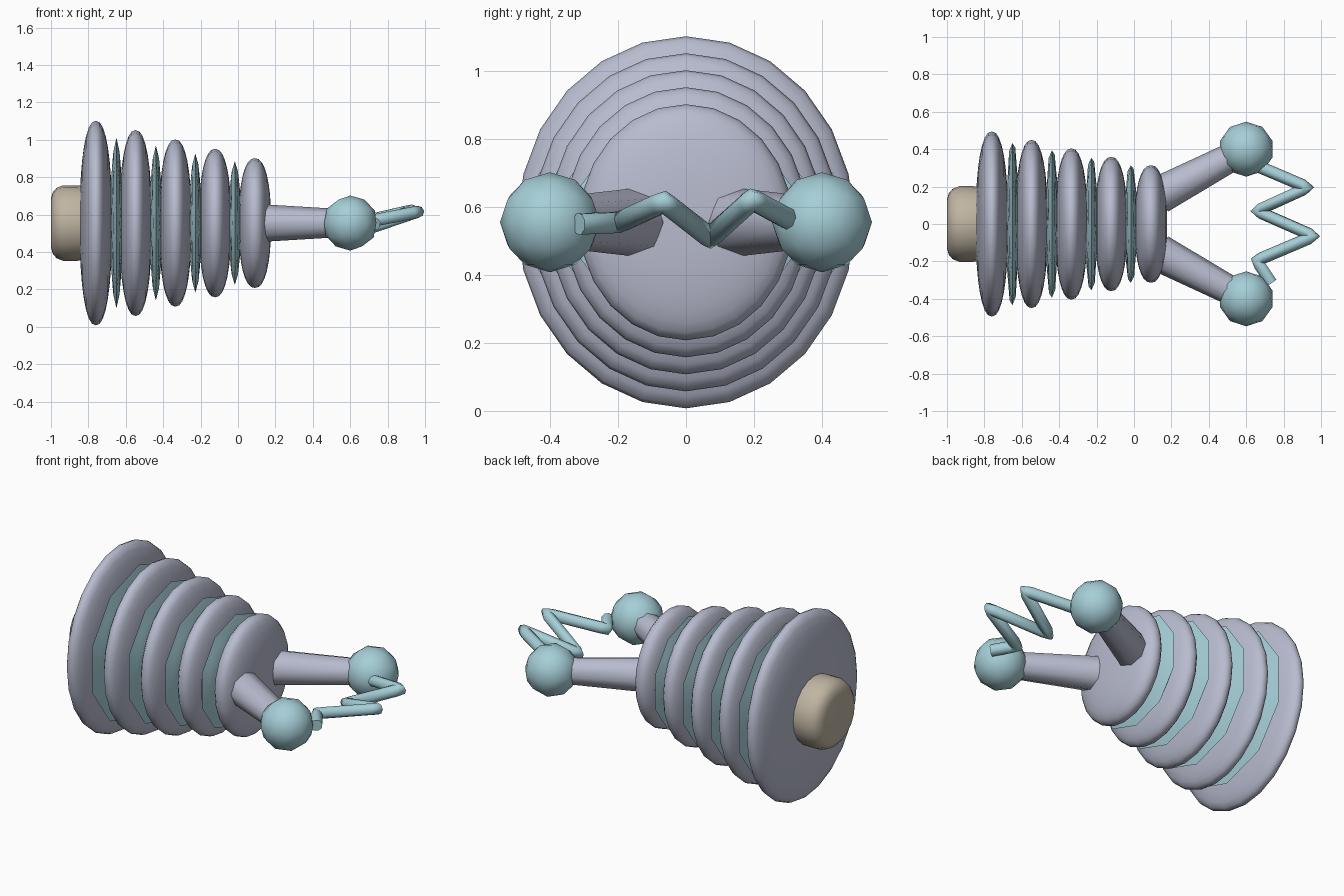
import bpy
import math
from mathutils import Vector, Matrix

cube = bpy.data.objects.get("Cube")
if cube:
    bpy.data.objects.remove(cube, do_unlink=True)

AXIS_Z = 0.555  # height of the body's axis


def material(name, rgb):
    mat = bpy.data.materials.new(name)
    mat.use_nodes = True
    mat.diffuse_color = (*rgb, 1)
    mat.node_tree.nodes["Principled BSDF"].inputs["Base Color"].default_value = (*rgb, 1)
    return mat


GREY = material("lavender_grey", (0.48, 0.50, 0.62))
BLUE = material("pale_blue", (0.38, 0.62, 0.68))
TAN = material("warm_tan", (0.52, 0.46, 0.36))


def finish(obj, name, mat, angle=40):
    obj.name = name
    obj.data.materials.append(mat)
    bpy.ops.object.shade_smooth_by_angle(angle=math.radians(angle))
    return obj


def lathe(name, profile, sides, mat, y_scale=1.0):
    """Spin (x, radius) points around the body's axis; the ends are capped."""
    verts, faces = [], []
    for x, r in profile:
        for i in range(sides):
            a = math.tau * i / sides
            verts.append((x, r * y_scale * math.sin(a), AXIS_Z + r * math.cos(a)))
    for k in range(len(profile) - 1):
        for i in range(sides):
            j = (i + 1) % sides
            faces.append((k * sides + i, k * sides + j,
                          (k + 1) * sides + j, (k + 1) * sides + i))
    faces.append(tuple(reversed(range(sides))))
    faces.append(tuple(range(len(verts) - sides, len(verts))))
    mesh = bpy.data.meshes.new(name)
    mesh.from_pydata(verts, [], faces)
    mesh.update()
    obj = bpy.data.objects.new(name, mesh)
    bpy.context.collection.objects.link(obj)
    bpy.ops.object.select_all(action="DESELECT")
    obj.select_set(True)
    bpy.context.view_layer.objects.active = obj
    return finish(obj, name, mat, 60)


# Large rounded discs, shrinking towards the arms
for n in range(5):
    cx, radius = -0.76 + 0.2125 * n, 0.547 - 0.05 * n
    profile = []
    for k in range(1, 16):
        a = math.pi * k / 16
        profile.append((cx - 0.087 * math.copysign(abs(math.cos(a)) ** 0.87, math.cos(a)),
                        radius * math.sin(a) ** 0.87))
    lathe(f"body_disc_{n + 1}", profile, 24, GREY, 0.905)

# Thin faceted discs between the large ones
for n in range(4):
    radius = 0.456 - 0.042 * n
    bpy.ops.mesh.primitive_ico_sphere_add(subdivisions=2, radius=1)
    disc = bpy.context.object
    # pole along x, a corner pointing up
    turn = Matrix(((0, 0, 1), (1, 0, 0), (0, 1, 0))).to_4x4()
    disc.data.transform(Matrix.Diagonal((0.034, radius, radius, 1)) @ turn)
    disc.location = (-0.65 + 0.211 * n, 0, AXIS_Z)
    finish(disc, f"spacer_disc_{n + 1}", BLUE, 60)

# Rounded plug at the rear end
lathe("end_plug", [(-1.0, 0.13), (-0.99, 0.165), (-0.97, 0.188), (-0.935, 0.202),
                   (-0.86, 0.202), (-0.78, 0.19)], 20, TAN)

# Tapered arms with a ball at each tip
for side, label in ((1, "back"), (-1, "front")):
    start = Vector((0.136, 0.155 * side, AXIS_Z))
    tip = Vector((0.6, 0.4 * side, AXIS_Z))
    axis = tip - start
    bpy.ops.mesh.primitive_cone_add(vertices=8, radius1=0.1, radius2=0.072, depth=axis.length,
                                    location=(start + tip) / 2,
                                    rotation=axis.to_track_quat("Z", "Y").to_euler())
    finish(bpy.context.object, f"{label}_arm", GREY, 50)
    bpy.ops.mesh.primitive_ico_sphere_add(subdivisions=2, radius=0.147, location=tip)
    finish(bpy.context.object, f"{label}_ball", BLUE, 60)

# Zigzag tube between the balls; extra points keep its bends thick
path = [Vector(p) for p in ((0.66, 0.31, 0.56), (0.93, 0.195, 0.622), (0.655, 0.07, 0.51),
                            (0.962, -0.065, 0.615), (0.655, -0.195, 0.555),
                            (0.735, -0.315, 0.55))]
points = [path[0]]
for before, here, after in zip(path, path[1:], path[2:]):
    points += [here + (before - here).normalized() * 0.03, here,
               here + (after - here).normalized() * 0.03]
points.append(path[-1])
curve = bpy.data.curves.new("zigzag_tube", "CURVE")
curve.dimensions = "3D"
curve.bevel_depth = 0.033
curve.bevel_resolution = 2
curve.use_fill_caps = True
spline = curve.splines.new("POLY")
spline.points.add(len(points) - 1)
for point, co in zip(spline.points, points):
    point.co = (*co, 1)
curve.materials.append(BLUE)
bpy.context.collection.objects.link(bpy.data.objects.new("zigzag_tube", curve))
